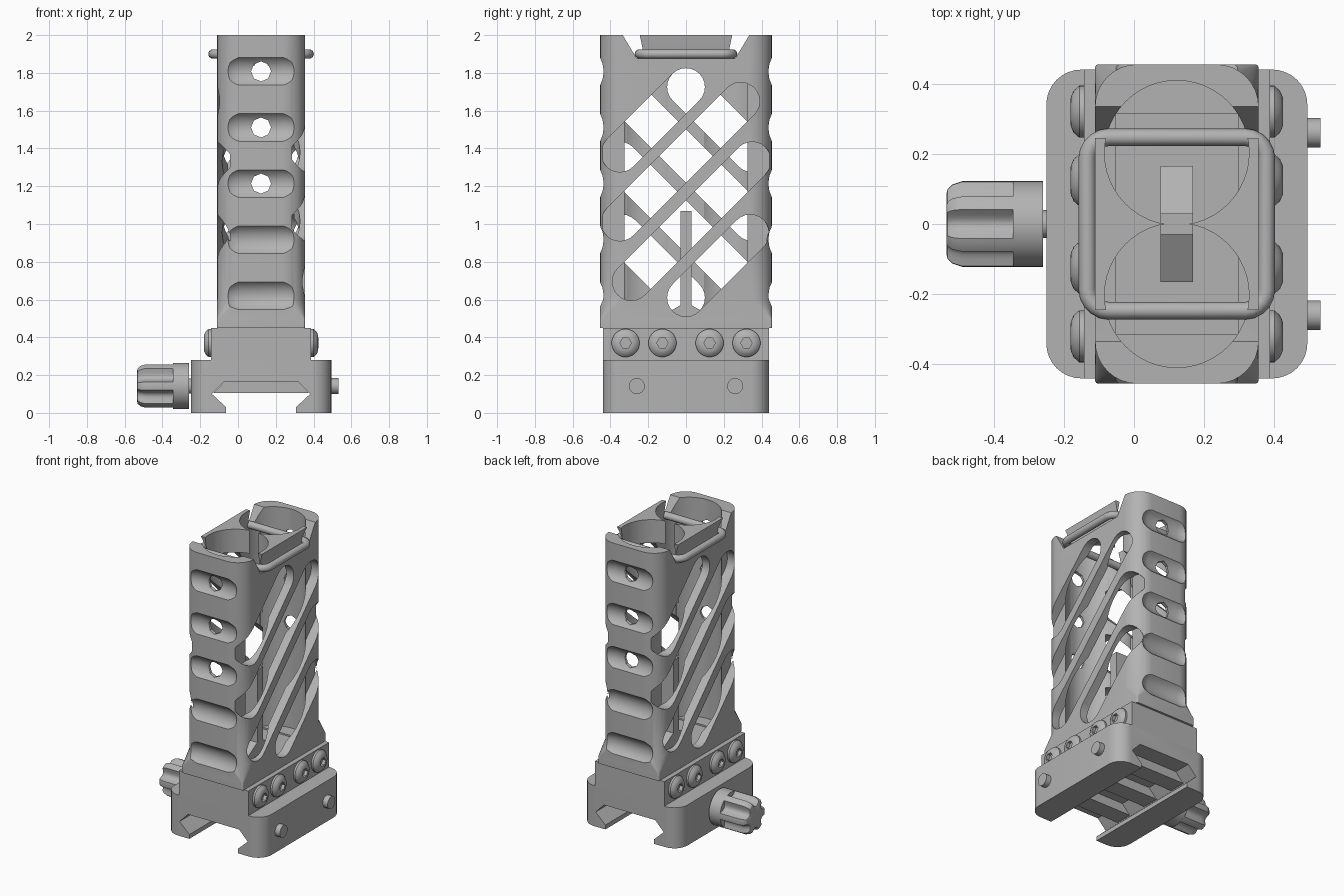
import bpy, bmesh
from math import sin, cos, pi, radians, sqrt

if "Cube" in bpy.data.objects:
    bpy.data.objects.remove(bpy.data.objects["Cube"], do_unlink=True)

CX = 0.122          # grip centre line in x
GRIP_HX, GRIP_HY = 0.233, 0.455

metal = bpy.data.materials.new("grey metal")
metal.use_nodes = True
metal.diffuse_color = (0.45, 0.45, 0.45, 1)
metal.node_tree.nodes["Principled BSDF"].inputs["Base Color"].default_value = (0.45, 0.45, 0.45, 1)


def loft(name, rings):
    """Skin a list of equal-length point rings and cap both ends."""
    bm = bmesh.new()
    rows = [[bm.verts.new(p) for p in ring] for ring in rings]
    n = len(rows[0])
    for a, b in zip(rows, rows[1:]):
        for i in range(n):
            j = (i + 1) % n
            bm.faces.new((a[i], a[j], b[j], b[i]))
    bm.faces.new(rows[0])
    bm.faces.new(rows[-1])
    bmesh.ops.recalc_face_normals(bm, faces=bm.faces)
    mesh = bpy.data.meshes.new(name)
    bm.to_mesh(mesh)
    bm.free()
    mesh.materials.append(metal)
    ob = bpy.data.objects.new(name, mesh)
    bpy.context.collection.objects.link(ob)
    return ob


def prism(name, profile, axis, lo, hi):
    """Extrude a 2D profile along an axis; the profile uses the other two axes."""
    def place(p, t):
        q = list(p)
        q.insert("xyz".index(axis), t)
        return q
    return loft(name, [[place(p, t) for p in profile] for t in (lo, hi)])


def rect(u0, u1, v0, v1):
    return [(u0, v0), (u1, v0), (u1, v1), (u0, v1)]


def circle(cu, cv, r, n=32):
    return [(cu + r * cos(2 * pi * i / n), cv + r * sin(2 * pi * i / n)) for i in range(n)]


def rounded(hx, hy, r, n=8):
    pts = []
    for k, (sx, sy) in enumerate([(1, 1), (-1, 1), (-1, -1), (1, -1)]):
        for i in range(n + 1):
            a = pi / 2 * (k + i / n)
            pts.append((CX + sx * (hx - r) + r * cos(a), sy * (hy - r) + r * sin(a)))
    return pts


def obround(p, q, r, n=12):
    """Slot outline rising at 45 degrees from p to q."""
    pts = []
    for c, start in ((q, -pi / 4), (p, 3 * pi / 4)):
        for i in range(n + 1):
            a = start + pi * i / n
            pts.append((c[0] + r * cos(a), c[1] + r * sin(a)))
    return pts


def lathe_x(name, steps, y, z, shape=lambda a: 1, n=48):
    """Rings along x; each step is (x, radius or radius function)."""
    rings = []
    for x, r in steps:
        ring = []
        for i in range(n):
            a = 2 * pi * i / n
            d = r(a) if callable(r) else r * shape(a)
            ring.append((x, y + d * cos(a), z + d * sin(a)))
        rings.append(ring)
    return loft(name, rings)


def cut(target, cutter):
    mod = target.modifiers.new("cut", "BOOLEAN")
    mod.operation, mod.solver, mod.object = "DIFFERENCE", "EXACT", cutter
    bpy.context.view_layer.objects.active = target
    bpy.ops.object.modifier_apply(modifier=mod.name)
    bpy.data.objects.remove(cutter, do_unlink=True)


# Grip shell: square foot flaring into a rounded column
sections = [(0.45, 0.01), (0.5, 0.01), (0.6, 0.12), (2.0, 0.12)]
grip = loft("grip_shell", [[(x, y, z) for x, y in rounded(GRIP_HX, GRIP_HY, r)] for z, r in sections])

# Hollow inside: twin bores and a box cavity
cut(grip, prism("bore", circle(CX, 0.203, 0.206, 48), "z", 0.49, 2.1))
cut(grip, prism("bore", circle(CX, -0.203, 0.206, 48), "z", 0.49, 2.1))
cut(grip, prism("cavity", rect(CX - 0.175, CX + 0.175, -0.315, 0.315), "z", 0.48, 1.84))

# Diagonal windows, the two sides turned half a revolution from each other
windows = [(0.0, 0.34, 0.61), (-0.29, 0.35, 0.985), (-0.35, 0.29, 1.36), (-0.35, 0.0, 1.725)]
for s in (1, -1):
    for y0, y1, c in windows:
        outline = [(s * y, z) for y, z in obround((y0, y0 + c), (y1, y1 + c), 0.1)]
        cut(grip, prism("window", outline, "x", CX + s * 0.165, CX + s * 0.3))

# Finger scallops front and back, the upper three drilled through
for s in (1, -1):
    for k in range(5):
        z = 0.62 + 0.297 * k
        R, half = 0.09, 0.12
        steps = [(CX - half - R * cos(t), R * sin(t)) for t in [radians(d) for d in (5, 20, 40, 60, 90)]]
        steps += [(2 * CX - x, r) for x, r in reversed(steps)]
        cut(grip, lathe_x("scallop", steps, s * 0.507, z, n=32))
        if k > 1:
            cut(grip, prism("hole", circle(CX, z, 0.053, 8), "y", s * 0.3, s * 0.5))

# Retaining ring grooves: notches across the top and undercut side lips
for s in (1, -1):
    notch = [(0.23, 1.93), (0.255, 2.05), (0.36, 2.05), (0.335, 2.0), (0.275, 1.9), (0.262, 1.875), (0.23, 1.875)]
    cut(grip, prism("notch", [(s * y, z) for y, z in notch], "x", CX - 0.3, CX + 0.3))
    lip = [(CX + s * 0.25, 2.0), (CX + s * 0.234, 2.0), (CX + s * 0.207, 1.93),
           (CX + s * 0.207, 1.875), (CX + s * 0.25, 1.875)]
    cut(grip, prism("lip", lip, "y", -0.255, 0.255))

# Retaining ring: a round wire along a rounded rectangle
curve = bpy.data.curves.new("retaining_ring", "CURVE")
curve.dimensions = "3D"
curve.bevel_depth, curve.bevel_resolution = 0.025, 3
path = rounded(0.255, 0.247, 0.06, 5)
spline = curve.splines.new("POLY")
spline.points.add(len(path) - 1)
for pt, (x, y) in zip(spline.points, path):
    pt.co = (x, y, 1.9, 1)
spline.use_cyclic_u = True
curve.materials.append(metal)
ring = bpy.data.objects.new("retaining_ring", curve)
bpy.context.collection.objects.link(ring)

# Inner post standing on a low ridge
post = [(-0.165, 0.46), (0.165, 0.46), (0.165, 0.49), (0.03, 0.57), (0.03, 1.07),
        (-0.03, 1.07), (-0.03, 0.57), (-0.165, 0.49)]
prism("inner_post", post, "x", CX - 0.046, CX + 0.046)

# Rail clamp with its dovetail channel, and the neck above it
clamp = prism("rail_clamp", rounded(0.372, 0.44, 0.1), "z", 0, 0.28)
half = [(0.185, -0.05), (0.185, 0.03), (0.26, 0.1), (0.195, 0.166)]
channel = [(CX + u, v) for u, v in half] + [(CX - u, v) for u, v in reversed(half)]
cut(clamp, prism("channel", channel, "y", -0.6, 0.6))
prism("clamp_neck", rect(CX - 0.265, CX + 0.265, -0.44, 0.44), "z", 0.275, 0.45)

# Cross lugs inside the channel
for i in (-1, 0, 1):
    lug = [(CX - 0.255, 0.104), (CX + 0.255, 0.104), (CX + 0.19, 0.17), (CX - 0.19, 0.17)]
    prism("cross_lug", lug, "y", i * 0.26 - 0.06, i * 0.26 + 0.06)

# Domed screws with hex sockets on both sides of the neck
def hexagon(a):
    return 0.03 * cos(pi / 6) / cos(a % (pi / 3) - pi / 6)

for s in (1, -1):
    for y in (-0.32, -0.125, 0.125, 0.32):
        steps = [(0.255, 0.074), (0.278, 0.074), (0.294, 0.06), (0.302, 0.042), (0.303, hexagon), (0.28, hexagon)]
        lathe_x("side_screw", [(CX + s * x, r) for x, r in steps], y, 0.37)

# Clamp bolt ends
for y in (-0.26, 0.26):
    lathe_x("bolt_end", [(0.48, 0.042), (0.531, 0.042)], y, 0.142, n=24)

# Clamp knob: plain collar, fluted grip with a rounded end, short shaft
lathe_x("knob_shaft", [(-0.27, 0.04), (-0.24, 0.04)], 0, 0.142, n=24)
lathe_x("knob_collar", [(-0.345, 0.122), (-0.26, 0.122)], 0, 0.142)

def lobes(a):
    d = abs((a + pi / 6) % (pi / 3) - pi / 6) / (pi / 6)
    return 1 if d < 0.45 else 1 - 0.28 * sqrt(max(0, 1 - ((1 - d) / 0.58) ** 2))

lathe_x("knob_grip", [(-0.34, 0.122), (-0.49, 0.122), (-0.517, 0.113), (-0.531, 0.1), (-0.535, 0.085)],
        0, 0.142, lobes, 72)

# Smooth round surfaces, keep crisp edges
bpy.ops.object.select_all(action="DESELECT")
for ob in bpy.context.collection.objects:
    if ob.type == "MESH" and metal.name in ob.data.materials:
        ob.select_set(True)
        bpy.context.view_layer.objects.active = ob
bpy.ops.object.shade_smooth_by_angle(angle=radians(30))
